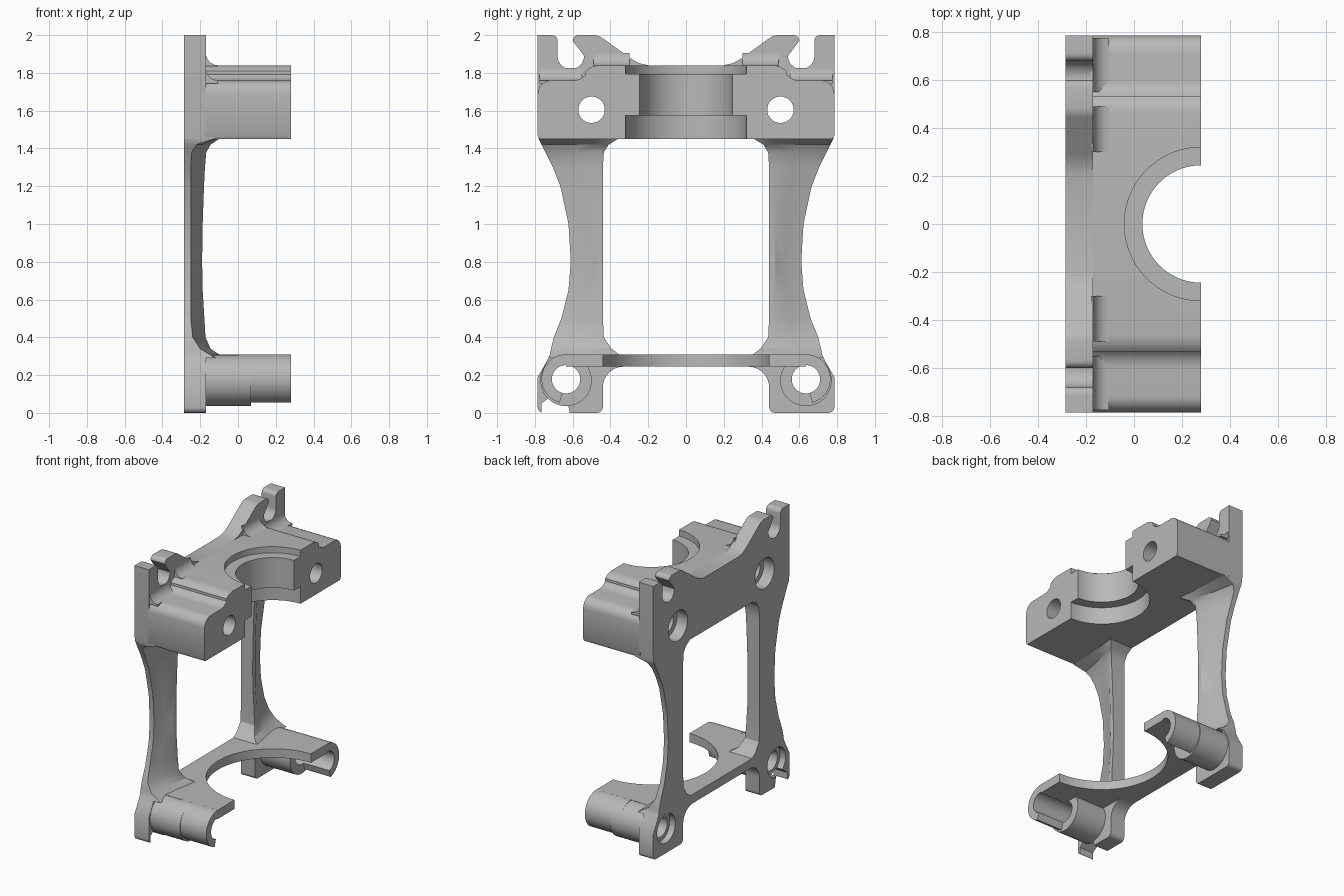
import bpy, bmesh
from math import cos, sin, radians

if "Cube" in bpy.data.objects:
    bpy.data.objects.remove(bpy.data.objects["Cube"], do_unlink=True)

metal = bpy.data.materials.new("plain_grey_metal")
metal.use_nodes = True
grey = (0.48, 0.48, 0.48, 1)
metal.diffuse_color = grey
metal.node_tree.nodes["Principled BSDF"].inputs["Base Color"].default_value = grey

BACK, FACE, FRONT = -0.285, -0.17, 0.28
SIDE = 0.785


def finish(name, bm):
    bmesh.ops.recalc_face_normals(bm, faces=bm.faces)
    me = bpy.data.meshes.new(name)
    bm.to_mesh(me)
    bm.free()
    me.materials.append(metal)
    ob = bpy.data.objects.new(name, me)
    bpy.context.scene.collection.objects.link(ob)
    return ob


def loft(name, rings):
    bm = bmesh.new()
    loops = [[bm.verts.new(p) for p in ring] for ring in rings]
    n = len(loops[0])
    for a, b in zip(loops, loops[1:]):
        for i in range(n):
            j = (i + 1) % n
            bm.faces.new((a[i], a[j], b[j], b[i]))
    bm.faces.new(loops[0])
    bm.faces.new(loops[-1])
    return finish(name, bm)


def prism(name, pts, axis, lo, hi):
    place = {"x": lambda u, v, d: (d, u, v),
             "y": lambda u, v, d: (u, d, v),
             "z": lambda u, v, d: (u, v, d)}[axis]
    return loft(name, [[place(u, v, d) for u, v in pts] for d in (lo, hi)])


def arc(cu, cv, r, a0, a1, n=12):
    angles = [radians(a0 + (a1 - a0) * i / n) for i in range(n + 1)]
    return [(cu + r * cos(a), cv + r * sin(a)) for a in angles]


def disc(u, v, r, n=48):
    return arc(u, v, r, 0, 360, n)[:-1]


def both_halves(half):
    return half + [(-u, v) for u, v in reversed(half) if u > 0]


def side_pts(s, pts):
    return [(s * u, v) for u, v in pts]


def cut(ob, *cutters):
    for c in cutters:
        m = ob.modifiers.new("cut", "BOOLEAN")
        m.operation, m.solver, m.object = "DIFFERENCE", "EXACT", c
    deps = bpy.context.evaluated_depsgraph_get()
    me = bpy.data.meshes.new_from_object(ob.evaluated_get(deps))
    ob.modifiers.clear()
    ob.data = me


helpers, parts = [], []


def cutter(pts, axis, lo, hi):
    ob = prism("cutter", pts, axis, lo, hi)
    ob.hide_render = True
    helpers.append(ob)
    return ob


# Drilled holes shared by several parts
bolt_holes = [cutter(disc(s * 0.5, 1.605, 0.07), "x", -0.5, 0.5) for s in (1, -1)]
bolt_recess = [cutter(disc(s * 0.5, 1.605, 0.11), "x", -0.5, -0.2) for s in (1, -1)]
foot_holes = [cutter(disc(s * 0.635, 0.178, 0.075), "x", -0.5, 0.5) for s in (1, -1)]
foot_recess = [cutter(disc(s * 0.635, 0.178, 0.105), "x", -0.5, -0.24) for s in (1, -1)]

# Upper back plate with slotted ears
half = [(0, 1.45), (0.78, 1.45), (SIDE, 1.5), (SIDE, 2.0), (0.72, 2.0)]
half += arc(0.71, 1.97, 0.03, 90, 180, 5)
half += arc(0.61, 1.89, 0.07, 0, -180, 16)
half += arc(0.57, 1.97, 0.03, 0, 90, 5)
half += arc(0.49, 1.92, 0.08, 90, 125, 4)
half += [(0.29, 1.875), (0.25, 1.852), (0.2, 1.84), (0, 1.84)]
upper_plate = prism("upper_plate", both_halves(half), "x", BACK, FACE)
cut(upper_plate, *bolt_holes, *bolt_recess)
parts.append(upper_plate)

# Bearing block with stepped half bore
half = [(0, 1.45), (0.775, 1.45), (SIDE, 1.47)]
half += arc(0.715, 1.69, 0.07, 0, 90, 6)
half += arc(0.6, 1.85, 0.09, 270, 220, 6)
half += arc(0.46, 1.74, 0.1, 45, 90, 5) + [(0, 1.84)]
block = prism("bearing_block", both_halves(half), "x", FACE - 0.01, FRONT)
cut(block, *bolt_holes,
    cutter(disc(FRONT, 0, 0.245, 72), "z", 1.3, 2),
    cutter(disc(FRONT, 0, 0.32, 72), "z", 1.3, 1.575),
    cutter(disc(FRONT, 0, 0.32, 72), "z", 1.795, 2))
parts.append(block)

# Lower cross shelf with round clearance
shelf = prism("lower_shelf", [(-0.635, 0.245), (0.635, 0.245), (0.635, 0.31), (-0.635, 0.31)],
              "x", BACK + 0.02, FRONT)
cut(shelf, cutter(disc(FRONT, 0, 0.44, 96), "z", 0, 1))
parts.append(shelf)

# Lower back plate with two feet, one of them notched
half = [(0, 0.31), (0.72, 0.31), (0.745, 0.26), (SIDE, 0.19)]
half += arc(0.755, 0.03, 0.03, 0, -90, 5) + arc(0.47, 0.03, 0.03, 270, 180, 5)
half += arc(0.33, 0.135, 0.11, 0, 90, 8) + [(0, 0.245)]
foot_plate = prism("foot_plate", both_halves(half), "x", BACK, FACE)
notch = [(-0.765, -0.1), (-0.765, 0.05), (-0.7, 0.1), (-0.63, 0.07), (-0.595, -0.1)]
cut(foot_plate, *foot_holes, *foot_recess, cutter(notch, "x", -0.5, 0))
parts.append(foot_plate)

# Leg sections: height, inner y, outer y, inner front x, outer front x
LEG = [(0.29, 0.34, 0.73, -0.09, -0.12), (0.31, 0.355, 0.72, -0.10, -0.15),
       (0.34, 0.395, 0.715, -0.145, -0.20), (0.40, 0.435, 0.70, -0.172, -0.24),
       (0.50, 0.44, 0.66, -0.178, -0.25), (0.65, 0.44, 0.622, -0.187, -0.25),
       (0.80, 0.44, 0.61, -0.19, -0.25), (1.00, 0.44, 0.622, -0.187, -0.25),
       (1.20, 0.44, 0.665, -0.18, -0.25), (1.30, 0.44, 0.705, -0.175, -0.25),
       (1.38, 0.435, 0.745, -0.168, -0.245), (1.42, 0.41, 0.765, -0.145, -0.22),
       (1.45, 0.36, 0.78, -0.10, -0.13), (1.47, 0.34, 0.78, -0.09, -0.12)]

for s, tag in ((1, "left"), (-1, "right")):
    rings = [[(BACK, s * yi, z), (BACK, s * yo, z), (xo, s * yo, z),
              ((xi + xo) / 2 - 0.004, s * (yi + yo) / 2, z),
              (xi, s * (yi + 0.03), z), (xi, s * yi, z)] for z, yi, yo, xi, xo in LEG]
    parts.append(loft(tag + "_leg", rings))

    # Hooked pin cradle and the full collar behind it
    hook = arc(0.635, 0.18, 0.13, 100, -75, 24) + arc(0.635, 0.178, 0.075, -75, 100, 24)
    parts.append(prism(tag + "_pin_cradle", side_pts(s, hook), "x", 0, FRONT))
    collar = prism(tag + "_pin_collar", disc(s * 0.635, 0.172, 0.136), "x", FACE - 0.01, 0.07)
    cut(collar, *foot_holes)
    parts.append(collar)

    # Blends between the ears and the block
    for z, y0, y1, name in ((1.835, 0.3, 0.49, "_ear_blend"), (1.755, 0.55, 0.775, "_slot_blend")):
        blend = [(FACE - 0.01, z - 0.01), (FACE + 0.065, z - 0.01)]
        blend += arc(FACE + 0.065, z + 0.07, 0.065, 270, 180, 8) + [(FACE - 0.01, z + 0.07)]
        parts.append(prism(tag + name, blend, "y", s * y0, s * y1))

for h in helpers:
    bpy.data.objects.remove(h, do_unlink=True)

# Smooth curves, keep sharp edges
bpy.ops.object.select_all(action="DESELECT")
for ob in parts:
    ob.select_set(True)
bpy.context.view_layer.objects.active = parts[0]
bpy.ops.object.shade_smooth_by_angle(angle=radians(30))
